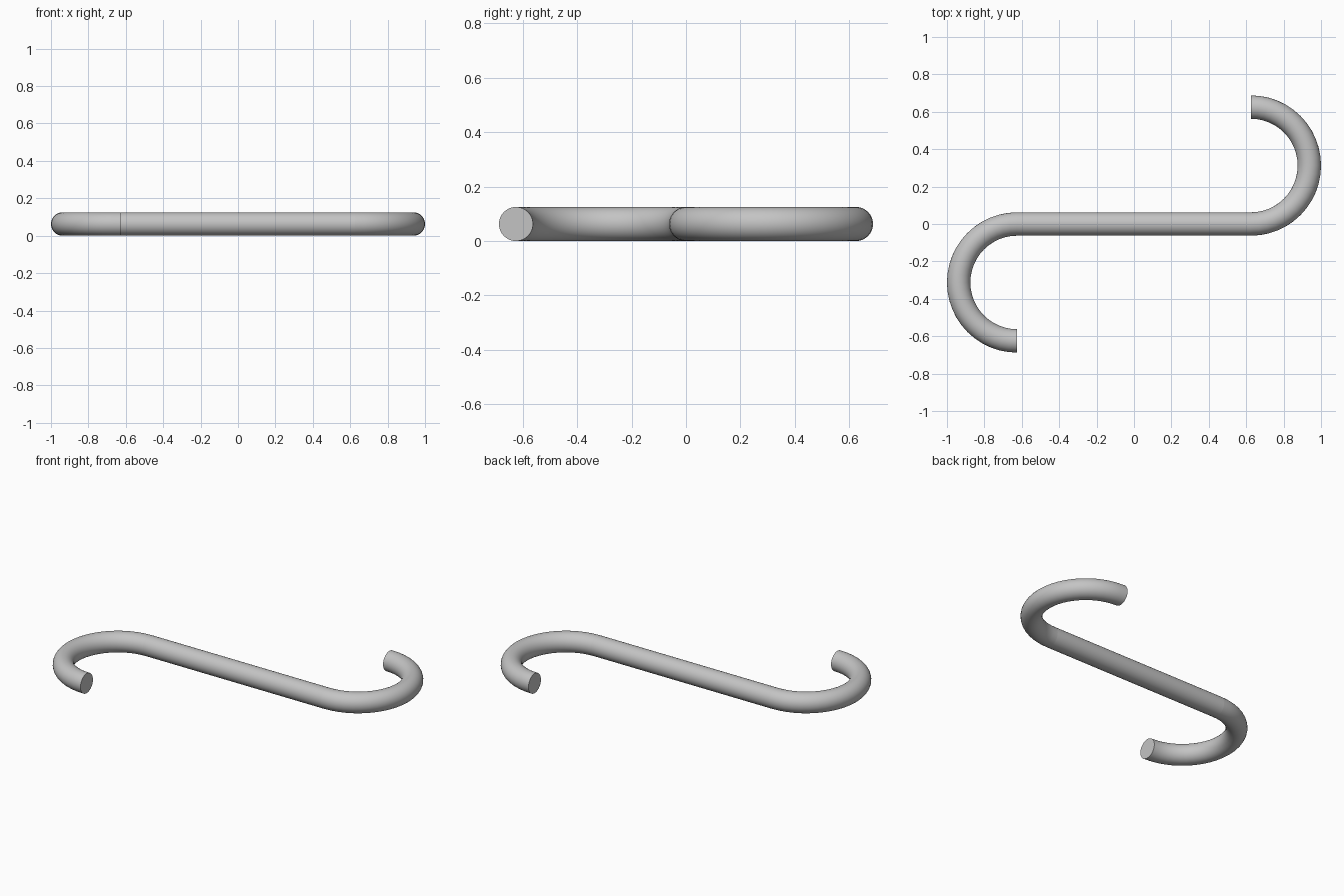
import bpy, bmesh
from math import pi, radians
from mathutils import Matrix, Vector

cube = bpy.data.objects.get("Cube")
if cube:
    bpy.data.objects.remove(cube, do_unlink=True)

WIRE = 0.0625      # wire radius
BEND = 0.3125      # bend radius along the wire centre
HALF = 0.625       # half length of the straight rod
SIDES = 48
STEPS = 24

steel = bpy.data.materials.new("grey steel")
steel.use_nodes = True
grey = (0.55, 0.55, 0.55, 1)
steel.diffuse_color = grey
steel.node_tree.nodes["Principled BSDF"].inputs["Base Color"].default_value = grey


def start_ring(x):
    """Open circle of wire, facing along x."""
    bm = bmesh.new()
    place = Matrix.Translation((x, 0, WIRE)) @ Matrix.Rotation(pi / 2, 4, "Y")
    bmesh.ops.create_circle(bm, segments=SIDES, radius=WIRE, matrix=place)
    return bm


def finish(bm, name):
    """Cap the ends and make a smooth object with crisp end rims."""
    bmesh.ops.holes_fill(bm, edges=bm.edges[:], sides=0)
    bmesh.ops.recalc_face_normals(bm, faces=bm.faces[:])
    mesh = bpy.data.meshes.new(name)
    bm.to_mesh(mesh)
    bm.free()
    mesh.materials.append(steel)
    mesh.shade_smooth()
    mesh.set_sharp_from_angle(angle=radians(40))
    bpy.context.collection.objects.link(bpy.data.objects.new(name, mesh))


# Straight rod
bm = start_ring(-HALF)
new = bmesh.ops.extrude_edge_only(bm, edges=bm.edges[:])["geom"]
verts = [v for v in new if isinstance(v, bmesh.types.BMVert)]
bmesh.ops.translate(bm, verts=verts, vec=(2 * HALF, 0, 0))
finish(bm, "straight_rod")

# Half-circle hooks, the second turned half way round
for name, turn in (("left_hook", 0), ("right_hook", pi)):
    bm = start_ring(HALF)
    bmesh.ops.spin(bm, geom=bm.verts[:] + bm.edges[:], cent=Vector((HALF, BEND, WIRE)),
                   axis=(0, 0, 1), angle=pi, steps=STEPS, use_duplicate=False)
    bmesh.ops.rotate(bm, verts=bm.verts[:], cent=(0, 0, 0),
                     matrix=Matrix.Rotation(turn, 3, "Z"))
    finish(bm, name)
